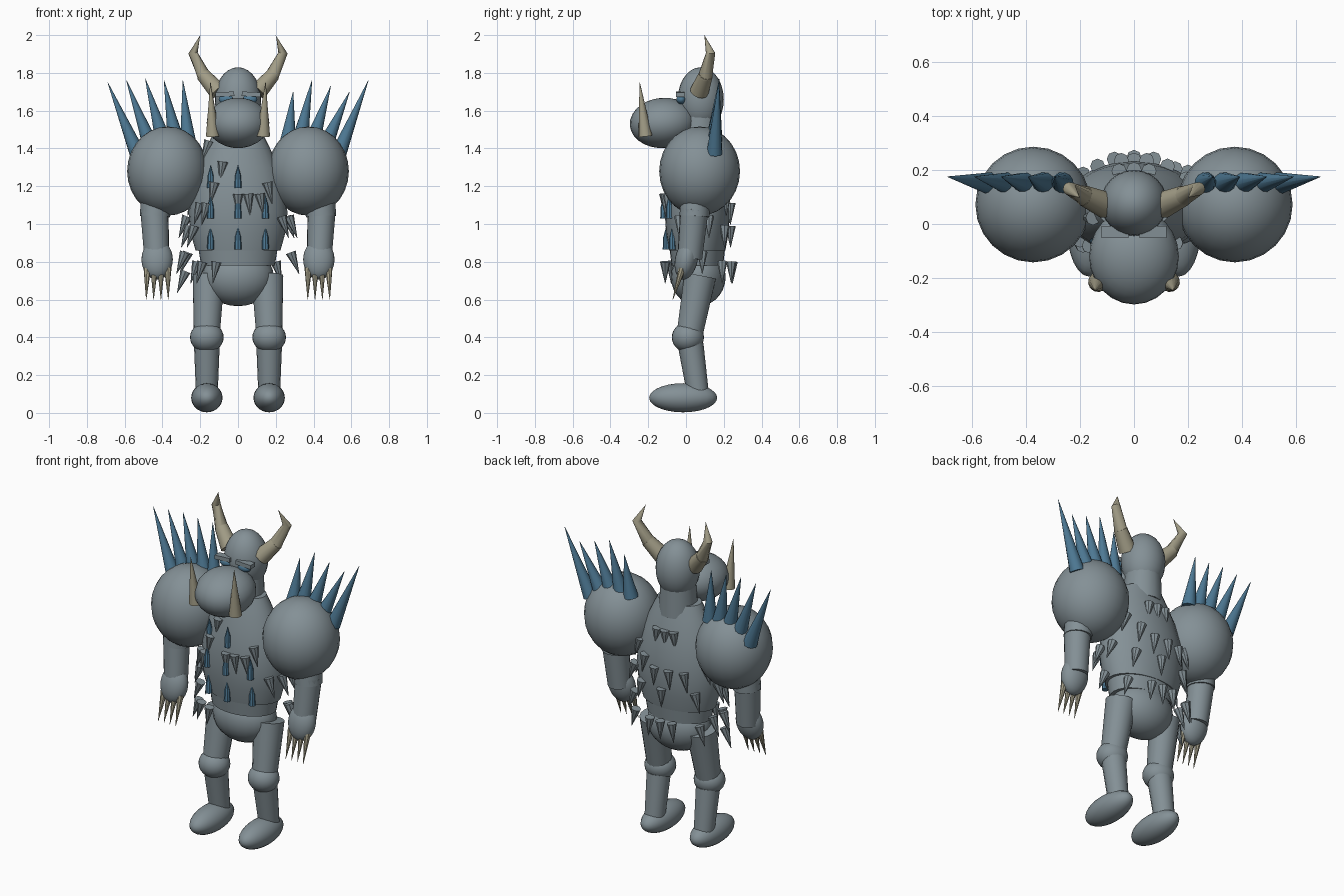
import bpy, bmesh
from math import sin, cos, pi, radians, sqrt
from mathutils import Vector, Matrix

cube = bpy.data.objects.get("Cube")
if cube:
    bpy.data.objects.remove(cube)


def material(name, rgb):
    m = bpy.data.materials.new(name)
    m.use_nodes = True
    m.diffuse_color = (*rgb, 1)
    m.node_tree.nodes["Principled BSDF"].inputs["Base Color"].default_value = (*rgb, 1)
    return m


GREY = material("slate grey skin", (0.23, 0.28, 0.305))
BLUE = material("steel blue", (0.075, 0.19, 0.295))
BONE = material("bone", (0.36, 0.335, 0.24))


def finish(name, bm, mat):
    bmesh.ops.recalc_face_normals(bm, faces=bm.faces)
    me = bpy.data.meshes.new(name)
    bm.to_mesh(me)
    bm.free()
    me.materials.append(mat)
    ob = bpy.data.objects.new(name, me)
    bpy.context.collection.objects.link(ob)
    bpy.ops.object.select_all(action='DESELECT')
    ob.select_set(True)
    bpy.context.view_layer.objects.active = ob
    bpy.ops.object.shade_smooth_by_angle(angle=radians(35))
    return ob


def ball(name, centre, radii, mat=GREY, tilt=0):
    bm = bmesh.new()
    bmesh.ops.create_uvsphere(bm, u_segments=24, v_segments=14, radius=1)
    bm.transform(Matrix.Translation(centre) @ Matrix.Rotation(radians(tilt), 4, 'X')
                 @ Matrix.Diagonal((*radii, 1)))
    return finish(name, bm, mat)


def tube(name, points, radii, mat=GREY, sides=16, flat=1):
    """Capped round limb along a path, with one radius per point."""
    pts = [Vector(p) for p in points]
    bm = bmesh.new()
    rings = []
    for i, (p, r) in enumerate(zip(pts, radii)):
        way = pts[min(i + 1, len(pts) - 1)] - pts[max(i - 1, 0)]
        q = way.to_track_quat('Z', 'Y')
        rings.append([bm.verts.new(p + q @ Vector((r * cos(a), r * flat * sin(a), 0)))
                      for a in (2 * pi * k / sides for k in range(sides))])
    for lo, hi in zip(rings, rings[1:]):
        for k in range(sides):
            n = (k + 1) % sides
            bm.faces.new((lo[k], lo[n], hi[n], hi[k]))
    bm.faces.new(rings[0])
    bm.faces.new(rings[-1])
    return finish(name, bm, mat)


# Trunk: barrel chest, waist band, pelvis and neck
PROFILE = [(0.86, 0.225), (0.95, 0.25), (1.06, 0.262), (1.18, 0.25),
           (1.3, 0.215), (1.4, 0.17), (1.47, 0.135)]
DEPTH, TRUNK_Y = 0.66, 0.06


def trunk_radius(z):
    if z <= PROFILE[0][0]:
        return 0.21
    for (z0, r0), (z1, r1) in zip(PROFILE, PROFILE[1:]):
        if z <= z1:
            return r0 + (r1 - r0) * (z - z0) / (z1 - z0)
    return PROFILE[-1][1]


# Path tubes put local Y across the depth for vertical paths
tube("chest", [(0, TRUNK_Y, z) for z, r in PROFILE], [r for z, r in PROFILE],
     sides=28, flat=DEPTH)
tube("waist", [(0, TRUNK_Y, 0.78), (0, TRUNK_Y, 0.9)], [0.195, 0.215], sides=28, flat=0.7)
ball("pelvis", (0, 0.065, 0.72), (0.19, 0.145, 0.155))
tube("neck", [(0, 0.07, 1.4), (0, 0.075, 1.58)], [0.11, 0.1])

# Head
ball("head", (0, 0.078, 1.66), (0.123, 0.122, 0.17))
ball("snout", (0, -0.12, 1.535), (0.166, 0.178, 0.133), tilt=4)

SPIKE_HEIGHTS = {-1: (1.76, 1.76, 1.77, 1.76, 1.75), 1: (1.7, 1.76, 1.73, 1.7, 1.76)}

for s, side in ((1, "left"), (-1, "right")):
    # Face
    ball(f"{side}_eye", (s * 0.06, -0.025, 1.66), (0.042, 0.026, 0.026), BLUE)
    bm = bmesh.new()
    bmesh.ops.create_cube(bm, size=1)
    bm.transform(Matrix.Translation((s * 0.07, -0.03, 1.687)) @ Matrix.Rotation(s * 0.05, 4, 'Y')
                 @ Matrix.Diagonal((0.1, 0.045, 0.024, 1)))
    finish(f"{side}_brow", bm, GREY)
    tube(f"{side}_tusk", [(s * 0.133, -0.215, 1.465), (s * 0.146, -0.245, 1.75)],
         [0.037, 0.001], BONE, 12)
    tube(f"{side}_horn_base", [(s * 0.105, 0.07, 1.7), (s * 0.185, 0.105, 1.79)],
         [0.05, 0.038], BONE, 12)
    tube(f"{side}_horn", [(s * 0.175, 0.1, 1.775), (s * 0.238, 0.13, 1.905), (s * 0.2, 0.097, 2)],
         [0.038, 0.025, 0.001], BONE, 12)

    # Shoulder with a fan of spikes
    ball(f"{side}_shoulder", (s * 0.373, 0.072, 1.28), (0.214, 0.214, 0.236))
    for i, tip_z in enumerate(SPIKE_HEIGHTS[s]):
        base_x = 0.265 + 0.067 * i
        base_z = 1.46 - 0.011 * (i - 1.2) ** 2
        tube(f"{side}_shoulder_spike_{i + 1}",
             [(s * base_x, 0.15, base_z), (s * (0.292 + 0.0995 * i), 0.175, tip_z)],
             [0.042, 0.001], BLUE, 12)

    # Arm, hand and claws
    tube(f"{side}_arm_cuff", [(s * 0.44, 0.045, 1.04), (s * 0.435, 0.05, 1.14)], [0.079, 0.08])
    tube(f"{side}_forearm", [(s * 0.43, 0.02, 0.82), (s * 0.443, 0.045, 1.08)], [0.066, 0.075])
    ball(f"{side}_hand", (s * 0.428, 0.002, 0.812), (0.083, 0.06, 0.108), tilt=-12)
    for i in range(4):
        x = 0.372 + 0.036 * i
        tube(f"{side}_claw_{i + 1}",
             [(s * x, -0.02, 0.765), (s * (x + 0.003 * (i - 1)), -0.07, 0.6)],
             [0.02, 0.001], BONE, 8)

    # Leg and foot
    tube(f"{side}_thigh", [(s * 0.165, 0.02, 0.42), (s * 0.155, 0.075, 0.725)], [0.07, 0.086])
    ball(f"{side}_knee", (s * 0.165, 0.01, 0.4), (0.089, 0.085, 0.08))
    tube(f"{side}_shin", [(s * 0.165, 0.062, 0.11), (s * 0.165, 0.025, 0.36)], [0.058, 0.068])
    ball(f"{side}_foot", (s * 0.165, -0.015, 0.08), (0.083, 0.18, 0.077))

# Blue studs in a grid on the front of the chest
for row, z in enumerate((1.19, 1.03, 0.865)):
    for col, x in enumerate((-0.145, 0, 0.145)):
        if (row, col) == (0, 2):
            continue
        r = trunk_radius(z + 0.05)
        y = TRUNK_Y - DEPTH * sqrt(max(r * r - x * x, 0)) - 0.006
        tube(f"chest_stud_{row}_{col}", [(x, y, z), (x, y, z + 0.065), (x, y, z + 0.12)],
             [0.019, 0.016, 0.001], BLUE, 8)

# Hanging scales: top height, then angles round the trunk (-90 is the front)
SCALES = [
    (1.44, (-160,)), (1.33, (-112, 75, 90, 105)), (1.22, (-120, -52, 40)),
    (1.16, (-90, -78, -64, 62, 150)), (1.11, (-138, -128, 80, 100, 120)),
    (1.04, (-32, -8, 20, 172)), (0.99, (-150, -165, 55, 90, 135)),
    (0.85, (-175, 8, 160)), (0.8, (-132, -114, 75, 90, 105, 45, 140)), (0.75, (-170,)),
]
for z, angles in SCALES:
    for deg in angles:
        a = radians(deg)
        r = trunk_radius(z) + 0.012
        out = Vector((cos(a), DEPTH * sin(a), 0))
        top = Vector((0, TRUNK_Y, z)) + out * r
        if z < 0.9:
            top += out * 0.06
        tip = top + Vector((0.045 * cos(a), 0, -0.115))
        tube(f"scale_{round(z * 100)}_{deg}", [tip, top], [0.001, 0.028], GREY, 8)
